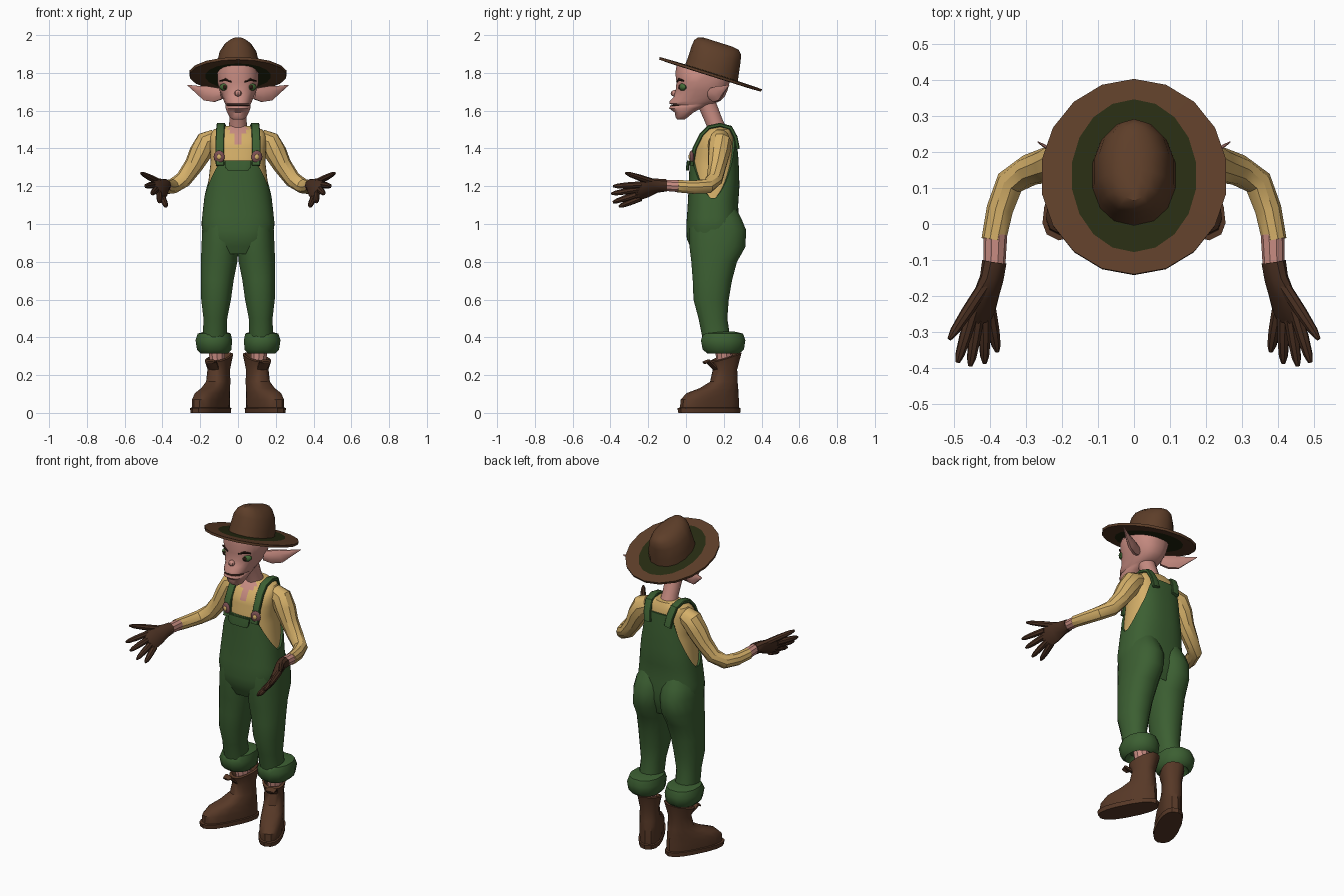
import bpy, bmesh, math
from mathutils import Vector, Matrix

if "Cube" in bpy.data.objects:
    bpy.data.objects.remove(bpy.data.objects["Cube"])


def material(name, *rgb):
    m = bpy.data.materials.new(name)
    m.use_nodes = True
    m.diffuse_color = (*rgb, 1)
    m.node_tree.nodes["Principled BSDF"].inputs["Base Color"].default_value = (*rgb, 1)
    return m


SKIN = material("skin", .57, .26, .22)
SHIRT = material("yellow_shirt", .66, .43, .14)
GREEN = material("overall_green", .045, .115, .032)
BROWN = material("hat_brown", .11, .048, .022)
BOOT = material("boot_brown", .095, .04, .02)
GLOVE = material("glove_brown", .065, .028, .015)
DARK = material("dark_green_band", .02, .024, .006)
BROW = material("dark_brow", .025, .01, .006)
EYE = material("eye_green", .06, .15, .04)
PATCH = material("purple_button", .2, .08, .085)


def finish(name, bm, mats, mirror=False, rule=None, angle=35):
    """Turn a bmesh into a shaded object, coloured by an optional face rule."""
    bmesh.ops.recalc_face_normals(bm, faces=bm.faces)
    if rule:
        for f in bm.faces:
            f.material_index = rule(f.calc_center_median())
    mesh = bpy.data.meshes.new(name)
    bm.to_mesh(mesh)
    bm.free()
    ob = bpy.data.objects.new(name, mesh)
    bpy.context.collection.objects.link(ob)
    for m in mats:
        mesh.materials.append(m)
    bpy.ops.object.select_all(action='DESELECT')
    ob.select_set(True)
    bpy.context.view_layer.objects.active = ob
    bpy.ops.object.shade_smooth_by_angle(angle=math.radians(angle))
    if mirror:
        ob.modifiers.new("Mirror", 'MIRROR').use_mirror_merge = False
    return ob


def skin_rows(name, rows, mats, caps=True, matrix=None, **kw):
    """Bridge rows of points into a closed tube."""
    bm = bmesh.new()
    vs = [[bm.verts.new(p) for p in row] for row in rows]
    for lo, hi in zip(vs, vs[1:]):
        for i in range(len(lo)):
            j = (i + 1) % len(lo)
            bm.faces.new((lo[i], lo[j], hi[j], hi[i]))
    if caps:
        bm.faces.new(vs[0])
        bm.faces.new(vs[-1])
    if matrix:
        bm.transform(matrix)
    return finish(name, bm, mats, **kw)


def power(v, e):
    return math.copysign(abs(v) ** e, v)


def ring_point(ring, a, e):
    """Ring is (z, front y, back y, half width, centre x)."""
    z, f, b, w = ring[:4]
    cx = ring[4] if len(ring) > 4 else 0
    return Vector((cx + w * power(math.cos(a), e),
                   (f + b) / 2 + (b - f) / 2 * power(math.sin(a), e), z))


def angles(n):
    return [math.tau * (i + .5) / n for i in range(n)]


def loft(name, rings, mats, n=16, e=.9, warp=lambda p: p, **kw):
    rows = [[warp(ring_point(r, a, e)) for a in angles(n)] for r in rings]
    return skin_rows(name, rows, mats, **kw)


def tube(name, pts, mat, ref=(0, 0, 1), n=10, e=1, **kw):
    """Points are (x, y, z, radius along ref, other radius)."""
    cs = [Vector(p[:3]) for p in pts]
    rows = []
    for i, p in enumerate(pts):
        t = (cs[min(i + 1, len(cs) - 1)] - cs[max(i - 1, 0)]).normalized()
        u = Vector(ref)
        u = (u - t * u.dot(t)).normalized()
        v = t.cross(u)
        rows.append([cs[i] + u * p[3] * power(math.cos(a), e)
                     + v * p[-1] * power(math.sin(a), e) for a in angles(n)])
    return skin_rows(name, rows, [mat], **kw)


def ball(name, centre, size, mat, mirror=False, turn=0, seg=12):
    bm = bmesh.new()
    bmesh.ops.create_uvsphere(bm, u_segments=seg, v_segments=8, radius=1)
    bm.transform(Matrix.Translation(centre) @ Matrix.Rotation(turn, 4, 'Z')
                 @ Matrix.Diagonal((*size, 1)))
    return finish(name, bm, [mat], mirror)


# Torso sections shared by shirt and overalls
TORSO = [(.84, .05, .24, .14), (.92, .015, .27, .17), (1, .013, .27, .183),
         (1.1, .02, .265, .172), (1.2, .025, .272, .16), (1.33, .03, .268, .145),
         (1.42, .045, .26, .15), (1.47, .07, .255, .15), (1.5, .1, .245, .13),
         (1.52, .12, .235, .07)]


def section(z, pad=0):
    z = min(max(z, TORSO[0][0]), TORSO[-1][0])
    for a, b in zip(TORSO, TORSO[1:]):
        if z <= b[0]:
            t = (z - a[0]) / (b[0] - a[0])
            f, k, w = (a[i] + (b[i] - a[i]) * t for i in (1, 2, 3))
            return z, f - pad, k + pad, w + pad


# Shirt with an open skin-coloured neckline
loft("shirt", [section(1.08 + i * .02) for i in range(23)], [SHIRT, SKIN], n=40, e=.8,
     rule=lambda c: int(c.y < .15 and abs(c.x) < (c.z - 1.42) * .55))


# Overalls body: low at the armholes, higher at the bib and back
def bib_top(a):
    side = abs(math.cos(a)) ** .8
    high, flat = (1.335, .4) if math.sin(a) < 0 else (1.46, .5)
    return 1.13 + (high - 1.13) * min(1, (1 - side) / flat) ** .6


def bib_row(t, pad):
    return [ring_point(section(.84 + (bib_top(a) - .84) * t, pad), a, .8) for a in angles(56)]


skin_rows("overalls_body", [bib_row(i / 12, .011) for i in range(13)] + [bib_row(1, -.003)],
          [GREEN], caps=False)
tube("bib_flap", [(0, .013, 1.335, .07, .008), (0, .008, 1.3, .068, .008),
                  (0, .007, 1.283, .055, .008)], GREEN, ref=(1, 0, 0), e=.5, n=12)

# Straps and buttons
tube("strap", [(x, y, z, .023, .011) for x, y, z in (
    (.095, .03, 1.31), (.097, .045, 1.4), (.095, .08, 1.47), (.092, .12, 1.512),
    (.09, .18, 1.525), (.085, .235, 1.51), (.077, .262, 1.46), (.068, .274, 1.4))],
    GREEN, ref=(1, 0, 0), e=.5, n=12, mirror=True)
ball("button", (.1, .03, 1.355), (.03, .012, .034), PATCH, True, .25)
ball("button_centre", (.1, .021, 1.355), (.013, .008, .015), SHIRT, True, .25)

# Trouser legs and rolled cuffs
loft("trouser_leg", [(.4, .085, .235, .065, .122), (.5, .065, .22, .064, .12),
                     (.6, .038, .228, .08, .116), (.7, .034, .245, .088, .11),
                     (.8, .026, .272, .098, .1), (.88, .016, .318, .1, .095),
                     (.97, .014, .32, .101, .09), (1.03, .018, .295, .095, .088),
                     (1.09, .03, .262, .075, .08)], [GREEN], mirror=True)
loft("rolled_cuff", [(.35, .14, .26, .05, .125), (.315, .11, .285, .075, .125),
                     (.335, .085, .31, .094, .126), (.385, .075, .318, .1, .128),
                     (.42, .09, .305, .09, .126), (.43, .12, .26, .055, .122)],
     [GREEN], n=12, mirror=True, angle=50)
tube("ankle", [(.105, .21, .22, .042), (.115, .195, .37, .045)], SKIN, ref=(1, 0, 0), mirror=True)

# Boots, turned outward
turned = Matrix.Translation((.1, .21, 0)) @ Matrix.Rotation(math.radians(27), 4, 'Z')


def tilt_collar(p):
    return p + Vector((0, 0, p.y * .3 if p.z > .25 else 0))


loft("boot", [(0, -.275, .08, .067), (.026, -.28, .083, .069), (.028, -.265, .072, .062),
              (.07, -.262, .072, .064), (.105, -.225, .07, .062), (.13, -.15, .068, .06),
              (.165, -.085, .064, .056), (.23, -.068, .06, .054), (.295, -.088, .085, .066),
              (.3, -.075, .072, .056), (.26, -.05, .05, .042)], [BOOT],
     warp=tilt_collar, e=.8, matrix=turned, mirror=True)
tube("boot_tongue", [(.125, .16, .23, .03, .01), (.145, .115, .275, .035, .01),
                     (.15, .095, .265, .025, .008)], BOOT, ref=(1, .5, 0), mirror=True, n=8)

# Arms
tube("sleeve", [(.12, .18, 1.455, .05), (.165, .18, 1.435, .062), (.2, .175, 1.375, .06),
                (.235, .165, 1.31, .05), (.29, .15, 1.235, .044), (.345, .115, 1.2, .04),
                (.373, .04, 1.195, .037), (.39, -.045, 1.2, .034)], SHIRT, mirror=True)
tube("forearm", [(.385, -.03, 1.2, .033), (.388, -.125, 1.205, .03)], SKIN, mirror=True)

# Gloves: palm, four fingers and a raised thumb
ACROSS = (.55, 0, .83)
tube("glove_palm", [(.388, -.105, 1.205, .034, .034), (.395, -.15, 1.203, .04, .03),
                    (.412, -.2, 1.193, .058, .025), (.422, -.25, 1.173, .056, .021),
                    (.425, -.27, 1.168, .045, .015)], GLOVE, ref=ACROSS, mirror=True)
digits = {"thumb": ((.415, -.17, 1.22), (.513, -.32, 1.27)),
          "index_finger": ((.447, -.24, 1.208), (.49, -.385, 1.2)),
          "middle_finger": ((.432, -.25, 1.185), (.455, -.395, 1.16)),
          "ring_finger": ((.415, -.25, 1.16), (.415, -.387, 1.115)),
          "little_finger": ((.4, -.24, 1.138), (.38, -.355, 1.092))}
for name, (root, tip) in digits.items():
    root, tip = Vector(root), Vector(tip)
    path = [(*root.lerp(tip, t), r) for t, r in ((0, .018), (.5, .017), (.85, .013), (1, .006))]
    tube("glove_" + name, path, GLOVE, ref=ACROSS, n=8, mirror=True)

# Neck and head
tube("neck", [(0, .17, 1.48, .055), (0, .15, 1.54, .047), (0, .105, 1.65, .05)],
     SKIN, ref=(1, 0, 0), n=12)


def under_hat(p):
    p.z = min(p.z, 1.83 - .31 * p.y)
    return p


loft("head", [(1.552, -.045, -.01, .025), (1.565, -.056, .01, .045), (1.59, -.06, .04, .058),
              (1.612, -.09, .08, .066), (1.626, -.085, .12, .067), (1.631, -.07, .13, .066),
              (1.637, -.09, .15, .069), (1.65, -.088, .18, .075), (1.675, -.065, .207, .085),
              (1.71, -.056, .222, .1), (1.75, -.052, .232, .11), (1.8, -.058, .235, .111),
              (1.87, -.05, .22, .1)], [SKIN, BROW], n=20, e=.82, warp=under_hat,
     rule=lambda c: int(1.627 < c.z < 1.632 and c.y < -.03))
ball("nose", (0, -.06, 1.692), (.02, .021, .017), SKIN, seg=8)
ball("eye", (.07, -.018, 1.725), (.031, .018, .02), EYE, True, .5)
ball("pupil", (.071, -.034, 1.725), (.011, .006, .012), BROW, True, .5)
tube("eyebrow", [(.035, -.048, 1.752, .005), (.065, -.036, 1.765, .008),
                 (.095, -.012, 1.757, .004)], BROW, n=6, mirror=True)
tube("ear", [(.085, .13, 1.69, .03, .02), (.125, .15, 1.685, .042, .02),
             (.17, .172, 1.692, .042, .016), (.215, .195, 1.712, .022, .01),
             (.267, .228, 1.735, .002, .002)], SKIN, n=8, mirror=True)

# Hat, tilted up at the front
tilted = Matrix.Translation((0, .13, 1.795)) @ Matrix.Rotation(-.305, 4, 'X')


def band(c):
    c = tilted.inverted() @ c
    return int(math.hypot(c.x, c.y * .85) < .185)


loft("hat_brim", [(-.01, -.12, .12, .1), (-.012, -.22, .225, .175), (-.01, -.282, .283, .258),
                  (.004, -.284, .285, .26), (.006, -.22, .225, .175), (.008, -.12, .12, .1)],
     [BROWN, DARK], e=1, n=18, matrix=tilted, rule=band)
loft("hat_crown", [(0, -.143, .15, .118), (.05, -.14, .142, .113), (.11, -.14, .132, .1),
                   (.145, -.136, .124, .078), (.165, -.12, .105, .05), (.172, -.09, .07, .02)],
     [BROWN], n=14, matrix=tilted)
